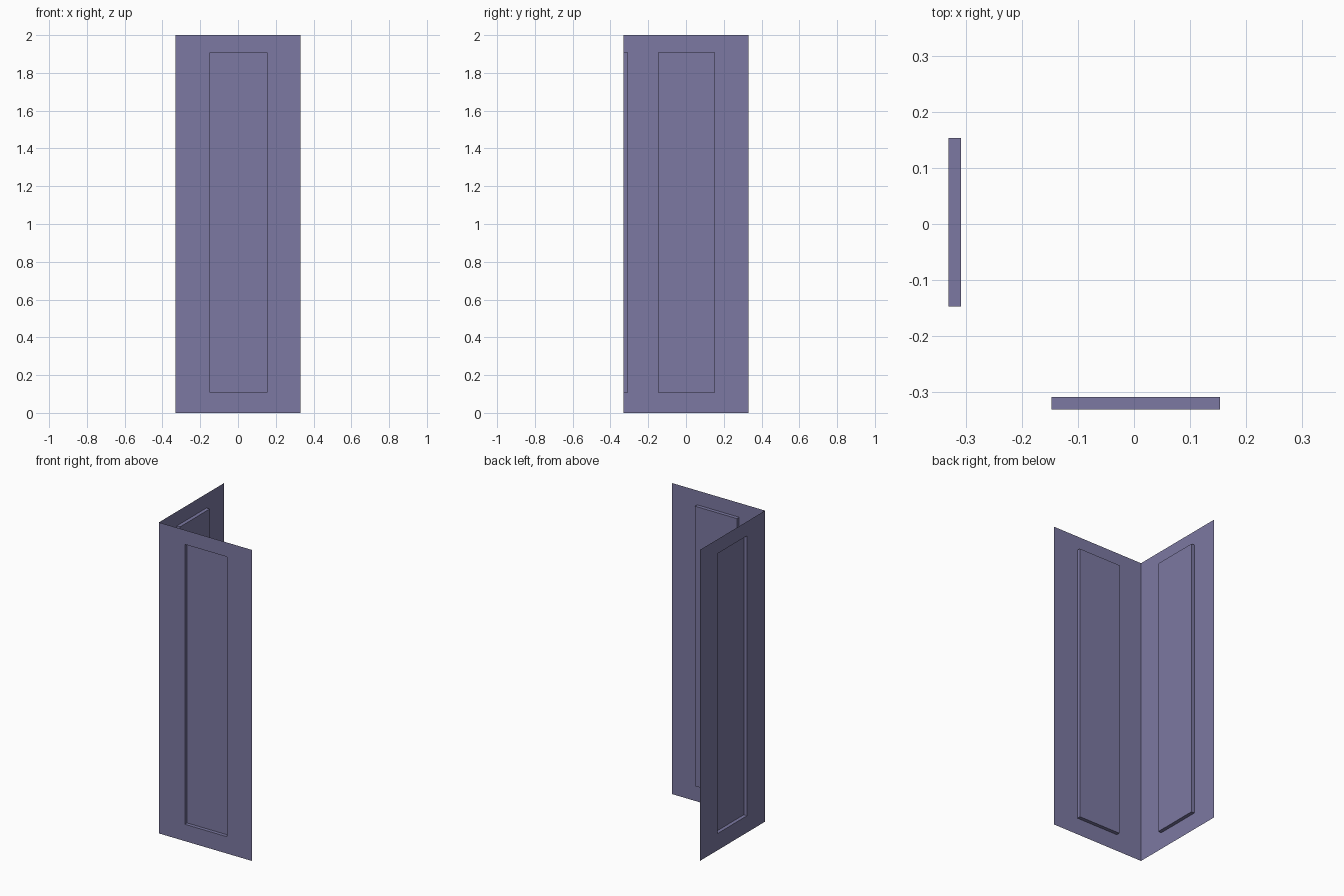
import bpy, bmesh

if "Cube" in bpy.data.objects:
    bpy.data.objects.remove(bpy.data.objects["Cube"])

HALF, HEIGHT, DEPTH = 0.331, 2.0, 0.023
ACROSS = [-HALF, -0.147, 0.153, HALF]   # sheet edges and recess edges
UP = [0.0, 0.108, 1.908, HEIGHT]

mat = bpy.data.materials.new("muted_violet")
mat.diffuse_color = (0.2, 0.19, 0.36, 1)
mat.use_nodes = True
mat.node_tree.nodes["Principled BSDF"].inputs["Base Color"].default_value = mat.diffuse_color


def recessed_sheet(name, place, flip):
    """Thin sheet with one recessed rectangular panel; place(u, depth, z) -> xyz."""
    bm = bmesh.new()
    grid = [[bm.verts.new(place(u, 0, z)) for u in ACROSS] for z in UP]

    def quad(*verts):
        bm.faces.new(verts[::-1] if flip else verts)

    # flat border around the opening
    for j in range(3):
        for i in range(3):
            if (i, j) != (1, 1):
                quad(grid[j][i], grid[j][i + 1], grid[j + 1][i + 1], grid[j + 1][i])

    # recess walls and back panel
    rim = [grid[1][1], grid[1][2], grid[2][2], grid[2][1]]
    corners = [(ACROSS[1], UP[1]), (ACROSS[2], UP[1]), (ACROSS[2], UP[2]), (ACROSS[1], UP[2])]
    back = [bm.verts.new(place(u, DEPTH, z)) for u, z in corners]
    for k in range(4):
        n = (k + 1) % 4
        quad(rim[k], rim[n], back[n], back[k])
    quad(*back)

    mesh = bpy.data.meshes.new(name)
    bm.to_mesh(mesh)
    bm.free()
    mesh.materials.append(mat)
    obj = bpy.data.objects.new(name, mesh)
    bpy.context.collection.objects.link(obj)


# two sheets meeting at the front left corner
recessed_sheet("front_panel", lambda u, d, z: (u, -HALF + d, z), False)
recessed_sheet("left_panel", lambda u, d, z: (-HALF + d, u, z), True)
